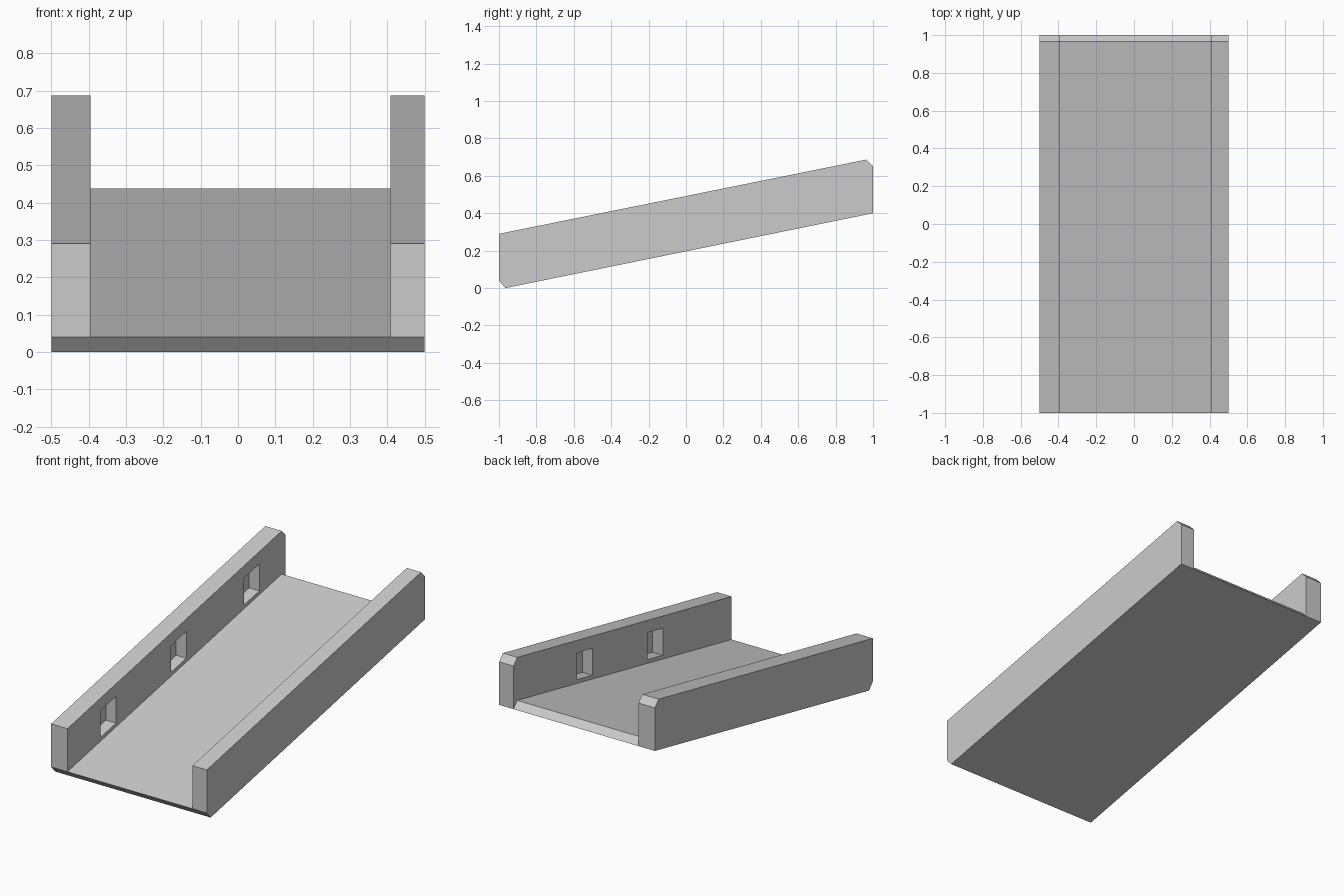
import bpy
import bmesh

if "Cube" in bpy.data.objects:
    bpy.data.objects.remove(bpy.data.objects["Cube"])

SLOPE = 0.397 / 1.965
C = 0.035                      # end chamfer length
LEFT_IN, RIGHT_IN = -0.395, 0.408


def floor_z(y):
    return 0.04 + SLOPE * (y + 1)


def prism(name, profile, x0, x1):
    """Extrude a (y, z) profile from x0 to x1."""
    bm = bmesh.new()
    face = bm.faces.new([bm.verts.new((x0, y, z)) for y, z in profile])
    ext = bmesh.ops.extrude_face_region(bm, geom=[face])
    verts = [g for g in ext["geom"] if isinstance(g, bmesh.types.BMVert)]
    bmesh.ops.translate(bm, verts=verts, vec=(x1 - x0, 0, 0))
    bmesh.ops.recalc_face_normals(bm, faces=bm.faces)
    mesh = bpy.data.meshes.new(name)
    bm.to_mesh(mesh)
    bm.free()
    obj = bpy.data.objects.new(name, mesh)
    bpy.context.collection.objects.link(obj)
    return obj


def cut_recesses(wall, x0, x1, centres):
    """Cut sloped blind pockets into a wall, then discard the cutters."""
    for yc in centres:
        a, b = yc - 0.07, yc + 0.07
        lo, hi = 0.022, 0.178
        cutter = prism("recess_cutter", [(a, floor_z(a) + lo), (b, floor_z(b) + lo),
                                         (b, floor_z(b) + hi), (a, floor_z(a) + hi)], x0, x1)
        cutter.hide_render = True
        mod = wall.modifiers.new("recess", "BOOLEAN")
        mod.operation = "DIFFERENCE"
        mod.solver = "EXACT"
        mod.object = cutter
        bpy.context.view_layer.objects.active = wall
        bpy.ops.object.modifier_apply(modifier=mod.name)
        bpy.data.objects.remove(cutter)


# Sloping floor with chamfered ends
bottom = [(-1, 0.04), (-1 + C, 0), (1, 0.40)]
prism("ramp_floor", bottom + [(1 - C, floor_z(1 - C))], LEFT_IN, RIGHT_IN)

# Side walls
wall_profile = bottom + [(1, 0.65), (1 - C, 0.687), (-1, 0.29)]
left = prism("left_wall", wall_profile, -0.5, LEFT_IN)
right = prism("right_wall", wall_profile, RIGHT_IN, 0.5)

# Staggered pockets on the inner faces
cut_recesses(left, LEFT_IN - 0.065, LEFT_IN + 0.1, (-0.625, 0.02, 0.69))
cut_recesses(right, RIGHT_IN - 0.1, RIGHT_IN + 0.065, (0.345, -0.30))
